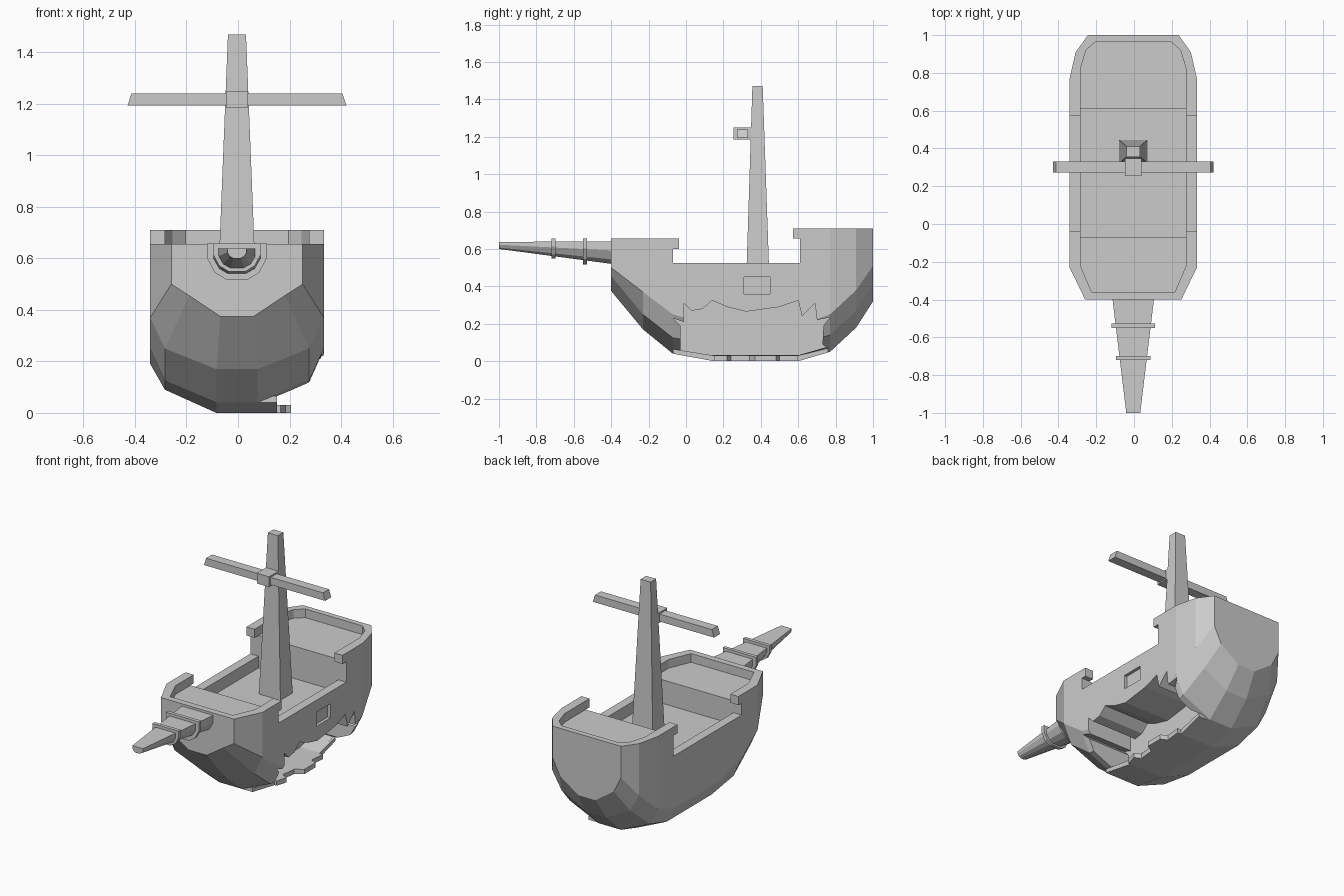
import bpy, bmesh

if "Cube" in bpy.data.objects:
    bpy.data.objects.remove(bpy.data.objects["Cube"])

CX = -0.004  # small sideways offset of the whole ship


def loft(name, rings):
    """Closed solid through equal-sized rings of (x, y, z) points."""
    bm = bmesh.new()
    vr = [[bm.verts.new((x + CX, y, z)) for x, y, z in r] for r in rings]
    n = len(vr[0])
    for a, b in zip(vr, vr[1:]):
        for i in range(n):
            bm.faces.new((a[i], a[(i + 1) % n], b[(i + 1) % n], b[i]))
    bm.faces.new(vr[0])
    bm.faces.new(vr[-1])
    bmesh.ops.recalc_face_normals(bm, faces=bm.faces)
    me = bpy.data.meshes.new(name)
    bm.to_mesh(me)
    bm.free()
    ob = bpy.data.objects.new(name, me)
    bpy.context.collection.objects.link(ob)
    return ob


def prism_x(name, pts, lo, hi):
    return loft(name, [[(x, y, z) for y, z in pts] for x in (lo, hi)])


def prism_z(name, pts, lo, hi):
    return loft(name, [[(x, y, z) for x, y in pts] for z in (lo, hi)])


def box(name, x0, x1, y0, y1, z0, z1):
    return prism_z(name, [(x0, y0), (x1, y0), (x1, y1), (x0, y1)], z0, z1)


def mirrored(half):
    return half + [(-p[0], *p[1:]) for p in reversed(half)]


def cut(target, cutter):
    mod = target.modifiers.new("cut", 'BOOLEAN')
    mod.operation = 'DIFFERENCE'
    mod.solver = 'EXACT'
    mod.object = cutter
    bpy.context.view_layer.objects.active = target
    bpy.ops.object.modifier_apply(modifier=mod.name)
    bpy.data.objects.remove(cutter)


# Hull stations: y, side x, side z, chine x, chine z, keel x, keel z
stations = [
    (-0.40, .255, .50, .185, .455, .065, .375),
    (-0.23, .337, .37, .28, .25, .08, .17),
    (-0.07, .337, .25, .28, .125, .08, .04),
    (0.15, .337, .19, .28, .09, .08, 0),
    (0.60, .337, .19, .28, .09, .08, 0),
    (0.77, .337, .25, .28, .14, .08, .05),
    (0.91, .305, .38, .24, .27, .075, .18),
    (1.00, .24, .51, .19, .41, .06, .32),
]
hull = loft("hull", [
    mirrored([(sx, y, .71), (sx, y, sz), (cx, y, cz), (kx, y, kz)])
    for y, sx, sz, cx, cz, kx, kz in stations])

# Stepped gunwale line
cut(hull, prism_x("sheer_cutter", [(-.5, .655), (-.07, .655), (-.07, .525),
                                   (.61, .525), (.61, .8), (-.5, .8)], -.6, .6))
# Recessed fore, main and stern decks
cut(hull, prism_z("fore_deck_cutter", mirrored(
    [(.22, -.36), (.28, -.22), (.28, 0)]), .6, .9))
cut(hull, box("main_deck_cutter", -.28, .28, -.071, .611, .45, .9))
cut(hull, prism_z("stern_deck_cutter", mirrored(
    [(.2, .965), (.25, .92), (.28, .82), (.28, .5)]), .655, .9))

# Jagged breach in the right side, and a small shallow port above it
breach = [(-.03, .032), (-.03, .19), (-.07, .23), (-.01, .21), (-.01, .31),
          (.03, .27), (.09, .28), (.14, .325), (.22, .29), (.32, .265),
          (.5, .29), (.6, .325), (.62, .24), (.69, .31), (.7, .22),
          (.77, .235), (.735, .19), (.73, .09), (.75, .075), (.6, .032)]
cut(hull, prism_x("breach_cutter", breach, .02, .6))
cut(hull, box("port_cutter", .318, .6, .31, .45, .36, .45))

# Broken floor planks sticking out of the breach
prism_z("broken_floor", [(.04, .15), (.17, .15), (.19, .22), (.15, .24),
                         (.16, .34), (.21, .37), (.21, .48), (.17, .5),
                         (.18, .6), (.04, .6)], 0, .03)
prism_x("fore_plank", [(-.07, .04), (.15, 0), (.15, .03), (-.07, .065)], .04, .155)
prism_x("rear_plank", [(.6, 0), (.76, .047), (.76, .07), (.6, .03)], .04, .155)

# Overhanging rail tips
for side, s in (("right", 1), ("left", -1)):
    a, b = sorted((s * .28, s * .337))
    box("fore_rail_tip_" + side, a, b, -.075, -.038, .6, .655)
    box("stern_rail_tip_" + side, a, b, .572, .615, .655, .71)

# Mast
loft("mast", [[(-w, y0, z), (w, y0, z), (w, y1, z), (-w, y1, z)]
              for w, y0, y1, z in ((.076, .322, .446, .44), (.035, .355, .41, 1.47))])

# Yard with slanted ends, and its bracket
loft("yard", [[(-.425, y, 1.193), (.425, y, 1.193), (.41, y, 1.24), (-.41, y, 1.24)]
              for y in (.272, .332)])
box("yard_bracket", -.043, .043, .255, .375, 1.185, 1.25)

# Bowsprit: tapered half-octagon bar with two bands
section = [(1, 1), (1, .6), (.75, .2), (.37, 0)]


def spar_ring(y, w, z0, z1):
    return [(x * w, y, z0 + t * (z1 - z0)) for x, t in mirrored(section)]


loft("bowsprit", [spar_ring(-.38, .112, .518, .64), spar_ring(-1, .037, .6, .638)])
loft("inner_band", [spar_ring(y, .116, .518, .657) for y in (-.55, -.528)])
loft("outer_band", [spar_ring(y, .092, .55, .657) for y in (-.72, -.698)])
